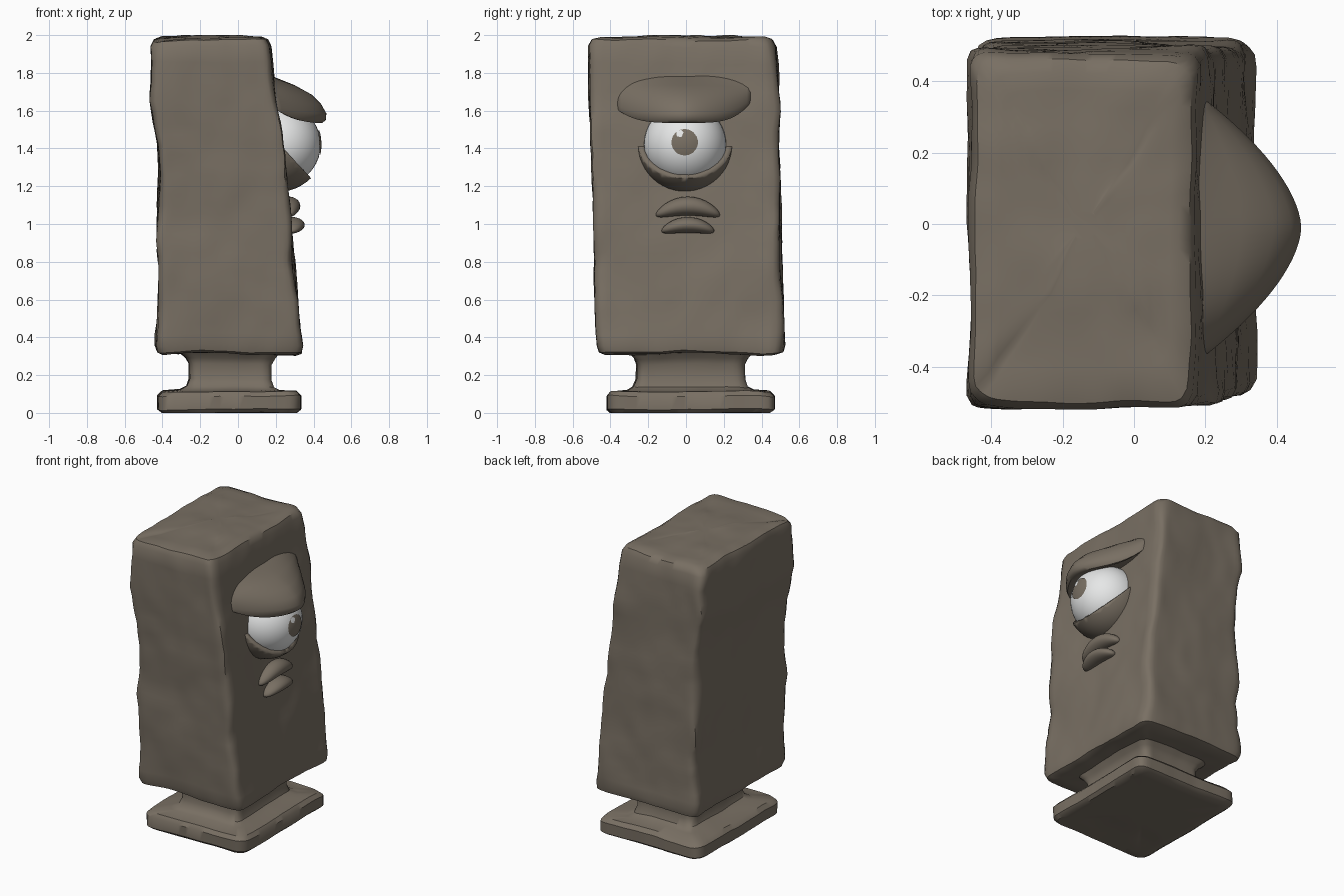
import bpy, bmesh, math
from mathutils import Vector, noise

if "Cube" in bpy.data.objects:
    bpy.data.objects.remove(bpy.data.objects["Cube"])


def material(name, rgb):
    m = bpy.data.materials.new(name)
    m.diffuse_color = (*rgb, 1)
    m.use_nodes = True
    m.node_tree.nodes["Principled BSDF"].inputs["Base Color"].default_value = m.diffuse_color
    return m


STONE = material("brown stone", (0.19, 0.16, 0.125))
WHITE = material("eye white", (0.82, 0.83, 0.83))


def finish(bm, name, mat, angle=40):
    bmesh.ops.recalc_face_normals(bm, faces=bm.faces)
    me = bpy.data.meshes.new(name)
    bm.to_mesh(me)
    bm.free()
    ob = bpy.data.objects.new(name, me)
    bpy.context.collection.objects.link(ob)
    me.materials.append(mat)
    bpy.ops.object.select_all(action='DESELECT')
    ob.select_set(True)
    bpy.context.view_layer.objects.active = ob
    bpy.ops.object.shade_smooth_by_angle(angle=math.radians(angle))
    return ob


def bridge(bm, rings, closed=True):
    for a, b in zip(rings, rings[1:]):
        for i in range(len(a)):
            j = (i + 1) % len(a)
            bm.faces.new((a[i], a[j], b[j], b[i]))
    bm.faces.new(rings[0])
    bm.faces.new(rings[-1])


def ring_points(n=28):
    side = [-1 + 2 * i / n for i in range(n)]
    return ([(s, -1) for s in side] + [(1, s) for s in side]
            + [(-s, 1) for s in side] + [(-1, -s) for s in side])


def stone_block(name, rows, rough):
    """Loft rounded rectangles (z, x0, x1, y0, y1, corner) and roughen them."""
    sections = [rows[0]]
    for a, b in zip(rows, rows[1:]):
        steps = max(1, int(max(abs(p - q) for p, q in zip(a, b)) / 0.05))
        for s in range(1, steps + 1):
            sections.append([p + (q - p) * s / steps for p, q in zip(a, b)])
    bm = bmesh.new()
    rings = []
    for z, x0, x1, y0, y1, r in sections:
        hx, hy = (x1 - x0) / 2, (y1 - y0) / 2
        r = min(r, hx * 0.9, hy * 0.9)
        ring = []
        for u, v in ring_points():
            p = Vector((u * hx, v * hy, 0))
            c = Vector((max(r - hx, min(hx - r, p.x)),
                        max(r - hy, min(hy - r, p.y)), 0))
            p = c + (p - c).normalized() * r
            p += Vector(((x0 + x1) / 2, (y0 + y1) / 2, z))
            k = rough * (1 + 1.2 * abs(u * v) ** 6)
            p += noise.noise_vector(p * 3.2) * 0.013 * k
            p += noise.noise_vector(p * 9) * 0.005 * k
            p.z = min(2, max(0, p.z))
            ring.append(bm.verts.new(p))
        rings.append(ring)
    bridge(bm, rings)
    return finish(bm, name, STONE)


# Leaning stone head
stone_block("stone_body", [
    (0.32, -0.10, 0.02, -0.05, 0.08, 0.03),
    (0.315, -0.39, 0.30, -0.43, 0.48, 0.04),
    (0.325, -0.42, 0.33, -0.46, 0.51, 0.05),
    (0.36, -0.43, 0.338, -0.472, 0.52, 0.05),
    (0.70, -0.41, 0.305, -0.482, 0.508, 0.04),
    (1.00, -0.425, 0.275, -0.49, 0.502, 0.04),
    (1.25, -0.42, 0.245, -0.497, 0.497, 0.04),
    (1.42, -0.425, 0.222, -0.503, 0.493, 0.04),
    (1.65, -0.462, 0.205, -0.507, 0.488, 0.04),
    (1.85, -0.452, 0.185, -0.513, 0.485, 0.045),
    (1.94, -0.457, 0.175, -0.515, 0.482, 0.05),
    (1.975, -0.44, 0.16, -0.495, 0.465, 0.06),
    (1.988, -0.40, 0.13, -0.45, 0.43, 0.06),
    (1.995, -0.17, -0.10, -0.05, 0.03, 0.03)], 1.0)

# Neck flaring into a square foot
stone_block("stone_foot", [
    (0.0, -0.08, 0.0, -0.02, 0.06, 0.03),
    (0.0, -0.40, 0.31, -0.40, 0.44, 0.05),
    (0.02, -0.425, 0.332, -0.42, 0.465, 0.06),
    (0.09, -0.425, 0.332, -0.42, 0.465, 0.06),
    (0.115, -0.40, 0.31, -0.40, 0.44, 0.06),
    (0.122, -0.31, 0.22, -0.31, 0.36, 0.05),
    (0.14, -0.275, 0.185, -0.28, 0.325, 0.05),
    (0.18, -0.26, 0.17, -0.262, 0.31, 0.05),
    (0.26, -0.26, 0.17, -0.262, 0.31, 0.05),
    (0.29, -0.275, 0.185, -0.275, 0.325, 0.05),
    (0.325, -0.31, 0.215, -0.31, 0.355, 0.05)], 0.6)


def ball(bm, r, centre, seg=40):
    bmesh.ops.create_uvsphere(bm, u_segments=seg, v_segments=seg // 2, radius=r)
    bmesh.ops.translate(bm, verts=bm.verts, vec=centre)


def cut(bm, co, normal):
    geom = bm.verts[:] + bm.edges[:] + bm.faces[:]
    bmesh.ops.bisect_plane(bm, geom=geom, plane_co=co, plane_no=normal,
                           clear_outer=True)


# Eyeball
EYE = Vector((0.22, -0.005, 1.42))
bm = bmesh.new()
ball(bm, 0.218, EYE)
finish(bm, "eyeball", WHITE)


def eye_cap(name, direction, angle, r, mat):
    bm = bmesh.new()
    ball(bm, r, EYE, 64)
    d = Vector(direction).normalized()
    cut(bm, EYE + d * r * math.cos(angle), -d)
    finish(bm, name, mat)


# Pupil and its small highlight
eye_cap("pupil", (1, -0.01, 0.06), 0.325, 0.222, STONE)
eye_cap("pupil_highlight", (1, -0.13, 0.28), 0.10, 0.224, WHITE)

# Lower eyelid: sloping slice of a thick shell
bm = bmesh.new()
ball(bm, 0.25, (0.21, -0.005, 1.42), 48)
cut(bm, (0.24, 0, 1.40), (0.73, 0, 0.68))
lid = finish(bm, "lower_eyelid", STONE)
mod = lid.modifiers.new("thickness", 'SOLIDIFY')
mod.thickness = 0.04
mod.offset = -1

# Heavy brow: cross-section (x, z) fading out towards both ends
profile = [(0.15, 1.80), (0.20, 1.775), (0.30, 1.735), (0.39, 1.685),
           (0.44, 1.635), (0.468, 1.585), (0.465, 1.55), (0.445, 1.535),
           (0.41, 1.54), (0.32, 1.575), (0.22, 1.60), (0.15, 1.60)]
bm = bmesh.new()
rings = []
for i in range(33):
    t = -1 + i / 16
    p = 1 - abs(t) ** 1.7
    q = 1 - abs(t) ** 4
    ring = []
    for x, z in profile:
        end_z = 1.67 + 0.02 * t + (z - 1.66) * 0.35
        ring.append(bm.verts.new((0.18 + (x - 0.18) * (p + 0.08 * (1 - p)),
                                  -0.01 + 0.355 * t,
                                  end_z + (z - end_z) * q)))
    rings.append(ring)
bridge(bm, rings)
finish(bm, "brow", STONE, 50)


# Downturned lips
def lip(name, centre, size, bend):
    bm = bmesh.new()
    ball(bm, 1, (0, 0, 0), 32)
    for v in bm.verts:
        p = Vector(a * b for a, b in zip(v.co, size))
        p.z -= bend * p.y ** 2
        v.co = p + Vector(centre)
    finish(bm, name, STONE)


lip("upper_lip", (0.268, 0.01, 1.095), (0.062, 0.17, 0.05), 1.6)
lip("lower_lip", (0.285, 0.01, 0.995), (0.068, 0.14, 0.042), 1.6)
